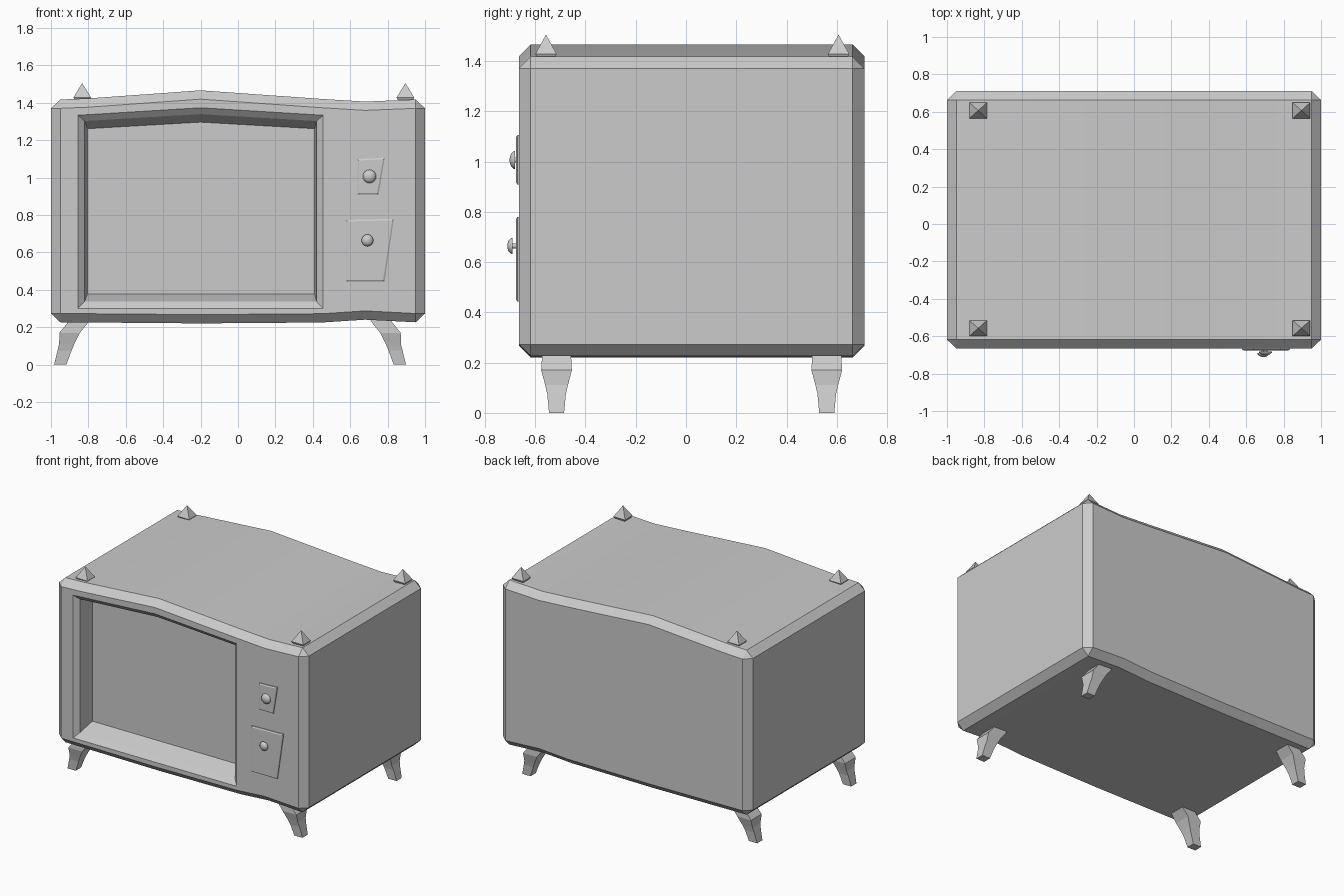
import bpy, bmesh, math

if "Cube" in bpy.data.objects:
    bpy.data.objects.remove(bpy.data.objects["Cube"], do_unlink=True)

grey = bpy.data.materials.new("plain_grey")
grey.use_nodes = True
grey.diffuse_color = (0.6, 0.6, 0.6, 1)
grey.node_tree.nodes["Principled BSDF"].inputs["Base Color"].default_value = (0.6, 0.6, 0.6, 1)


def loft(name, rings):
    """Skin equal-length rings, cap both ends and weld coincident points."""
    bm = bmesh.new()
    loops = [[bm.verts.new(p) for p in ring] for ring in rings]
    n = len(loops[0])
    for a, b in zip(loops, loops[1:]):
        for i in range(n):
            j = (i + 1) % n
            bm.faces.new((a[i], a[j], b[j], b[i]))
    bm.faces.new(loops[0])
    bm.faces.new(loops[-1])
    bmesh.ops.remove_doubles(bm, verts=bm.verts, dist=0.0005)
    bmesh.ops.recalc_face_normals(bm, faces=bm.faces)
    mesh = bpy.data.meshes.new(name)
    bm.to_mesh(mesh)
    bm.free()
    mesh.materials.append(grey)
    obj = bpy.data.objects.new(name, mesh)
    bpy.context.collection.objects.link(obj)
    return obj


def activate(obj):
    bpy.ops.object.select_all(action='DESELECT')
    obj.select_set(True)
    bpy.context.view_layer.objects.active = obj


def smooth(obj, degrees):
    activate(obj)
    bpy.ops.object.shade_smooth_by_angle(angle=math.radians(degrees))


# Cabinet: wavy chamfered box, skinned from side to side
FRONT, BACK, C = -0.665, 0.71, 0.047


def section(x, low, high, c):
    f, b = FRONT + C - c, BACK - C + c
    return [(x, f, low + c), (x, f, high - c), (x, f + c, high), (x, b - c, high),
            (x, b, high - c), (x, b, low + c), (x, b - c, low), (x, f + c, low)]


columns = [(-0.95, 0.226, 1.417), (-0.8, 0.225, 1.423), (-0.2, 0.22, 1.466),
           (0.45, 0.225, 1.42), (0.68, 0.24, 1.406), (0.95, 0.226, 1.417)]
ends = [section(x, 0.226 + C, 1.417 - C, 0) for x in (-1, 1)]
cabinet = loft("cabinet", [ends[0]] + [section(x, lo, hi, C) for x, lo, hi in columns] + [ends[1]])


# Screen recess: shallow bevel, then deep tapering walls
def opening(y, left, right, low, high, peak):
    return [(left, y, low), (right, y, low), (right, y, high), (-0.2, y, peak), (left, y, high)]


rim = (-0.855, 0.455, 0.30, 1.333, 1.373)
cutter = loft("screen_cutter", [
    opening(-0.8, *rim), opening(FRONT, *rim),
    opening(FRONT + 0.03, -0.82, 0.42, 0.337, 1.302, 1.339),
    opening(FRONT + 0.15, -0.805, 0.41, 0.377, 1.261, 1.296)])
cutter.hide_render = True
cut = cabinet.modifiers.new("screen_recess", 'BOOLEAN')
cut.operation = 'DIFFERENCE'
cut.solver = 'EXACT'
cut.object = cutter
activate(cabinet)
bpy.ops.object.modifier_apply(modifier=cut.name)
bpy.data.objects.remove(cutter, do_unlink=True)
smooth(cabinet, 15)


# Corner finials: small pyramids with an undercut base
def finial(name, x, y):
    def square(r, z):
        return [(x + sx * r, y + sy * r * 0.9, z) for sx, sy in ((-1, -1), (1, -1), (1, 1), (-1, 1))]
    loft(name, [square(0.036, 1.405), square(0.047, 1.428), square(0, 1.505)])


for side, x in (("right", -0.833), ("left", 0.895)):
    for end, y in (("front", -0.557), ("back", 0.607)):
        finial(f"{end}_{side}_finial", x, y)

# Splayed legs: outer x, inner x, half depth, height
leg_rings = [(-0.895, -0.785, 0.056, 0.25), (-0.912, -0.803, 0.058, 0.222),
             (-0.955, -0.845, 0.061, 0.17), (-0.956, -0.875, 0.045, 0.11),
             (-0.965, -0.89, 0.037, 0.075), (-0.983, -0.917, 0.03, 0)]


def leg(name, flip, y):
    def place(x):
        return -0.085 - x if flip else x
    loft(name, [[(place(a), y - d, z), (place(b), y - d, z), (place(b), y + d, z), (place(a), y + d, z)]
                for a, b, d, z in leg_rings])


for side, flip in (("right", False), ("left", True)):
    for end, y in (("front", -0.515), ("back", 0.56)):
        leg(f"{end}_{side}_leg", flip, y)


# Control plates: slanted quads with a thin bevelled rim
def plate(name, left, top_right, low_right, low, high):
    def quad(y, inset):
        return [(left + inset, y, low + inset), (low_right - inset, y, low + inset),
                (top_right - inset, y, high - inset), (left + inset, y, high - 0.006 - inset)]
    loft(name, [quad(FRONT + 0.005, 0), quad(FRONT - 0.006, 0), quad(FRONT - 0.011, 0.008)])


plate("upper_control_plate", 0.638, 0.784, 0.752, 0.908, 1.105)
plate("lower_control_plate", 0.578, 0.833, 0.784, 0.443, 0.779)


# Knobs: domed discs on short stems
def knob(name, x, z, y, r):
    def circle(radius, depth):
        return [(x + radius * math.cos(a), depth, z + radius * math.sin(a))
                for a in (math.tau * i / 16 for i in range(16))]
    smooth(loft(name, [circle(0.3 * r, FRONT), circle(0.3 * r, y), circle(r, y),
                       circle(0.95 * r, y - 0.007), circle(0.65 * r, y - 0.016),
                       circle(0.3 * r, y - 0.02), circle(0, y - 0.021)]), 50)


knob("upper_knob", 0.703, 1.006, -0.681, 0.036)
knob("lower_knob", 0.692, 0.664, -0.69, 0.032)
